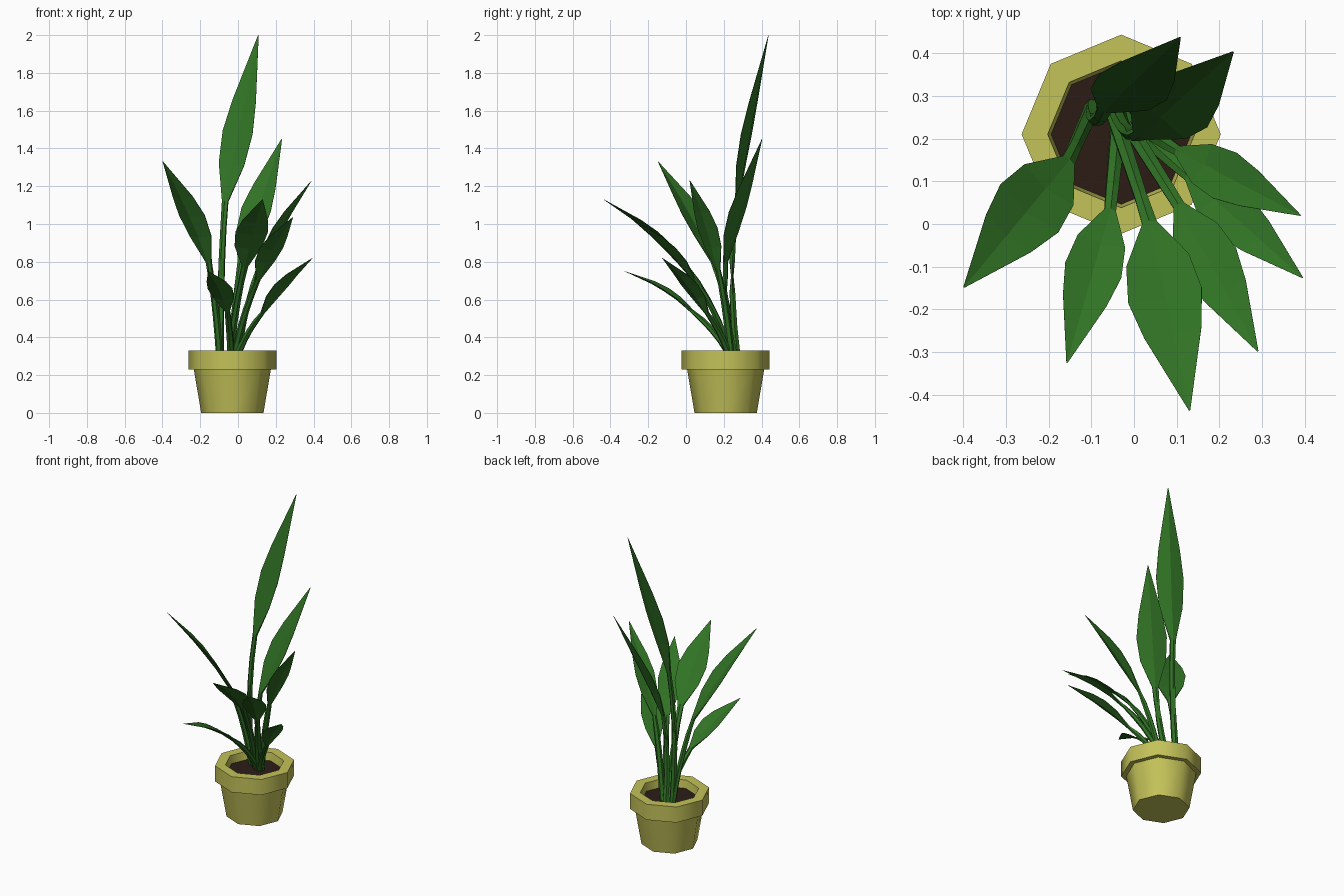
import bpy, bmesh, math
from mathutils import Vector

if "Cube" in bpy.data.objects:
    bpy.data.objects.remove(bpy.data.objects["Cube"])

CX, CY = -0.03, 0.21


def material(name, rgb):
    m = bpy.data.materials.new(name)
    m.diffuse_color = (*rgb, 1)
    m.use_nodes = True
    m.node_tree.nodes["Principled BSDF"].inputs["Base Color"].default_value = m.diffuse_color
    return m


POT = material("pot_yellow", (0.55, 0.54, 0.10))
SOIL = material("soil_brown", (0.025, 0.012, 0.008))
GREEN = material("leaf_green", (0.03, 0.17, 0.018))


def loft(name, rings, mat):
    """Skin a list of equal-sized closed rings and cap both ends."""
    bm = bmesh.new()
    rows = [[bm.verts.new(p) for p in r] for r in rings]
    n = len(rows[0])
    for a, b in zip(rows, rows[1:]):
        for i in range(n):
            j = (i + 1) % n
            bm.faces.new((a[i], a[j], b[j], b[i]))
    bm.faces.new(rows[0][::-1])
    bm.faces.new(rows[-1])
    bmesh.ops.recalc_face_normals(bm, faces=bm.faces)
    me = bpy.data.meshes.new(name)
    bm.to_mesh(me)
    bm.free()
    me.materials.append(mat)
    ob = bpy.data.objects.new(name, me)
    bpy.context.collection.objects.link(ob)
    return ob


def octagon(r, z):
    return [(CX + r * math.cos(i * math.pi / 4), CY + r * math.sin(i * math.pi / 4), z)
            for i in range(8)]


# Octagonal pot with a thick rim and recessed inside
pot = loft("pot", [octagon(r, z) for r, z in (
    (0.165, 0), (0.204, 0.23), (0.233, 0.23), (0.233, 0.33), (0.172, 0.33), (0.163, 0.27))], POT)
bpy.context.view_layer.objects.active = pot
pot.select_set(True)
bpy.ops.object.shade_smooth_by_angle(angle=math.radians(50))
pot.select_set(False)

# Soil disc
loft("soil", [octagon(0.162, 0.271), octagon(0.164, 0.28)], SOIL)

# Blade rows: position along the blade, relative half width
BLADE = ((0.0, 0.2), (0.22, 0.85), (0.41, 1.0), (0.6, 0.78), (1.0, 0.02))


def leaf(name, root, base, tip, half, bulge=0.02, ctrl=None, side=None):
    """Six-sided curved stem that flattens into a folded, pointed blade."""
    root, base, tip = Vector((*root, 0.27)), Vector(base), Vector(tip)
    lean = tip - base
    side = Vector(side) if side else Vector((-lean.y, lean.x, 0))
    if ctrl:
        ctrl = Vector(ctrl)
    else:
        ctrl = root.lerp(base, 0.35)
        ctrl.z = root.z + 0.58 * (base.z - root.z)
    rows = []  # centre, tangent, half width, half thickness, fold
    for k in range(5):
        t = k / 5
        p = root * (1 - t) ** 2 + ctrl * 2 * t * (1 - t) + base * t * t
        d = (ctrl - root) * (1 - t) + (base - ctrl) * t
        r = 0.018 - 0.004 * t
        rows.append((p, d, r, r, 0))
    for t, w in BLADE:
        p = base.lerp(tip, t) + Vector((0, 0, bulge * 4 * t * (1 - t)))
        d = lean + Vector((0, 0, bulge * 4 * (1 - 2 * t)))
        rows.append((p, d, half * w, 0.010 if t == 0 else 0.003 * (1.2 - t), 0.22 if t else 0))
    rings = []
    for p, d, w, th, fold in rows:
        d = d.normalized()
        s = (side - d * side.dot(d)).normalized()
        up = d.cross(s)
        if up.z < 0:
            up = -up
        ring = []
        for i in range(6):
            a = math.pi / 2 + i * math.pi / 3
            u = w * math.cos(a) / 0.866
            ring.append(p + s * u + up * (th * math.sin(a) + fold * abs(u)))
        rings.append(ring)
    loft(name, rings, GREEN)


# Eight leaves fanning out of the soil
leaf("leaf_tall", (-0.095, 0.275), (-0.068, 0.27, 1.12), (0.108, 0.437, 2.0), 0.085, 0.0,
     ctrl=(-0.095, 0.215, 0.75), side=(0.92, -0.36, -0.15))
leaf("leaf_back_right", (-0.04, 0.265), (0.015, 0.21, 0.80), (0.232, 0.403, 1.45), 0.09, 0.0,
     ctrl=(-0.02, 0.195, 0.55), side=(0.88, -0.46, 0))
leaf("leaf_left", (-0.095, 0.275), (-0.155, 0.145, 0.80), (-0.398, -0.148, 1.33), 0.088)
leaf("leaf_front_left", (-0.035, 0.25), (-0.056, 0.03, 0.54), (-0.157, -0.325, 0.75), 0.068)
leaf("leaf_front", (-0.045, 0.25), (0.037, 0.0, 0.78), (0.13, -0.436, 1.13), 0.088)
leaf("leaf_front_right", (-0.025, 0.25), (0.107, 0.04, 0.71), (0.29, -0.298, 1.035), 0.07)
leaf("leaf_low_right", (-0.015, 0.24), (0.13, 0.11, 0.53), (0.395, -0.126, 0.82), 0.06)
leaf("leaf_right", (-0.005, 0.24), (0.105, 0.17, 0.76), (0.39, 0.02, 1.23), 0.06)
